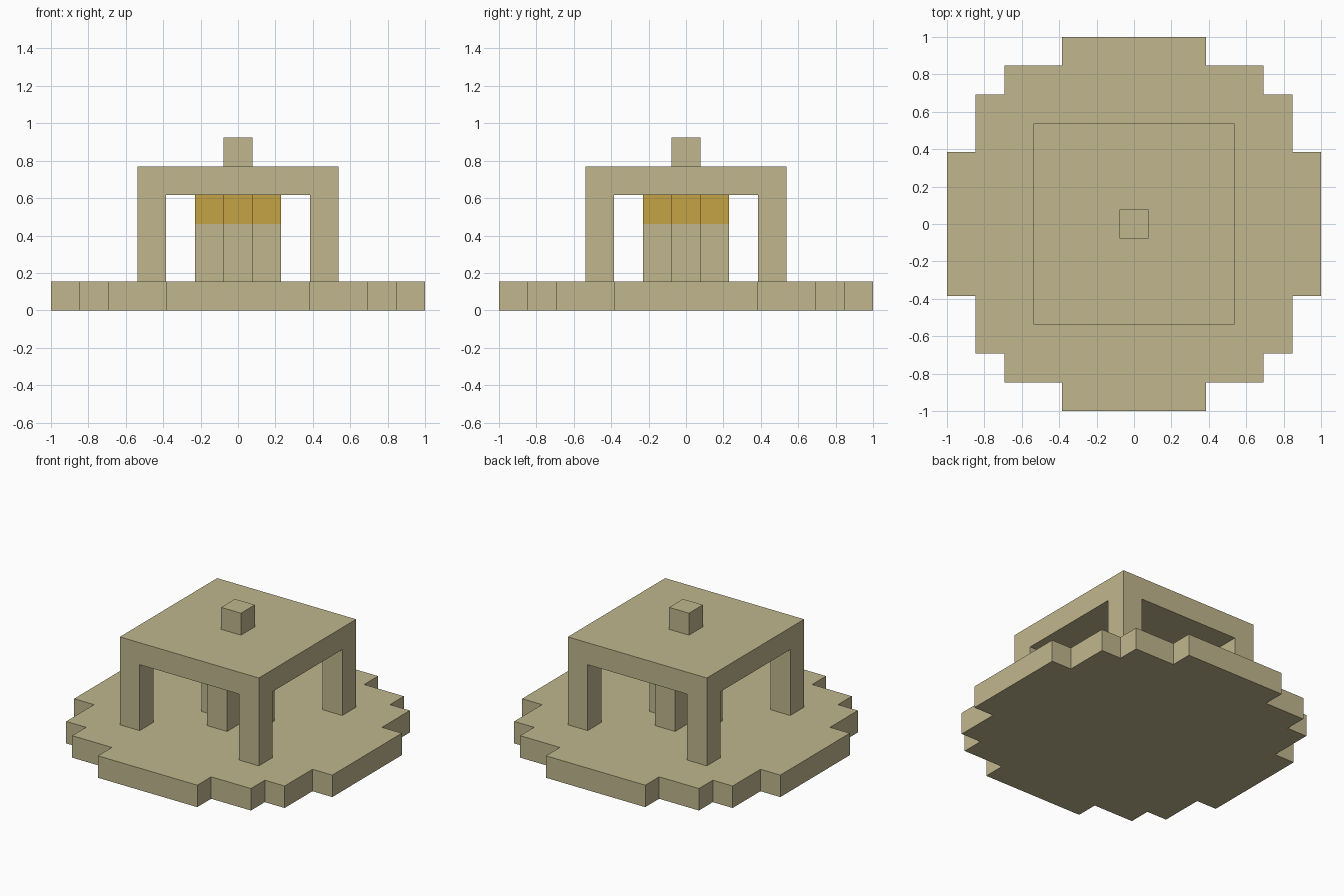
import bpy
import bmesh

cube = bpy.data.objects.get("Cube")
if cube:
    bpy.data.objects.remove(cube, do_unlink=True)

U = 2 / 13  # one block


def material(name, rgb):
    mat = bpy.data.materials.new(name)
    mat.use_nodes = True
    mat.diffuse_color = (*rgb, 1)
    mat.node_tree.nodes["Principled BSDF"].inputs["Base Color"].default_value = (*rgb, 1)
    return mat


def four_way(quarter):
    """Repeat a quarter outline around the centre in four right-angle turns."""
    outline = []
    for _ in range(4):
        outline += quarter
        quarter = [(-y, x) for x, y in quarter]
    return outline


def prism(name, outline, z0, z1, mat, centre=(0, 0), top=True, bottom=True):
    """Straight-sided part from an anticlockwise outline, measured in blocks."""
    bm = bmesh.new()
    low, high = [[bm.verts.new(((x + centre[0]) * U, (y + centre[1]) * U, z * U))
                  for x, y in outline] for z in (z0, z1)]
    n = len(outline)
    for i in range(n):
        j = (i + 1) % n
        bm.faces.new((low[i], low[j], high[j], high[i]))
    if top:
        bm.faces.new(high)
    if bottom:
        bm.faces.new(low[::-1])
    mesh = bpy.data.meshes.new(name)
    bm.to_mesh(mesh)
    bm.free()
    mesh.materials.append(mat)
    obj = bpy.data.objects.new(name, mesh)
    bpy.context.collection.objects.link(obj)
    return obj


sandstone = material("sandstone", (0.53, 0.47, 0.27))
gold = material("gold", (0.56, 0.36, 0.06))

# Stepped round base
rim = [(6.5, -2.5), (6.5, 2.5), (5.5, 2.5), (5.5, 4.5), (4.5, 4.5), (4.5, 5.5), (2.5, 5.5)]
prism("base", four_way(rim), 0, 1, sandstone)

# Cross-shaped pedestal with a gold upper band
cross = four_way([(1.5, -0.5), (1.5, 0.5), (0.5, 0.5)])
prism("pedestal", cross, 1, 3, sandstone, top=False, bottom=False)
prism("pedestal_band", cross, 3, 4, gold, top=False, bottom=False)

# Corner posts
block = four_way([(0.5, 0.5)])
for side, sx in (("right", -1), ("left", 1)):
    for end, sy in (("front", -1), ("back", 1)):
        prism(f"{end}_{side}_post", block, 1, 4, sandstone, (3 * sx, 3 * sy),
              top=False, bottom=False)

# Flat roof and its finial
prism("roof", four_way([(3.5, 3.5)]), 4, 5, sandstone)
prism("finial", block, 5, 6, sandstone, bottom=False)
